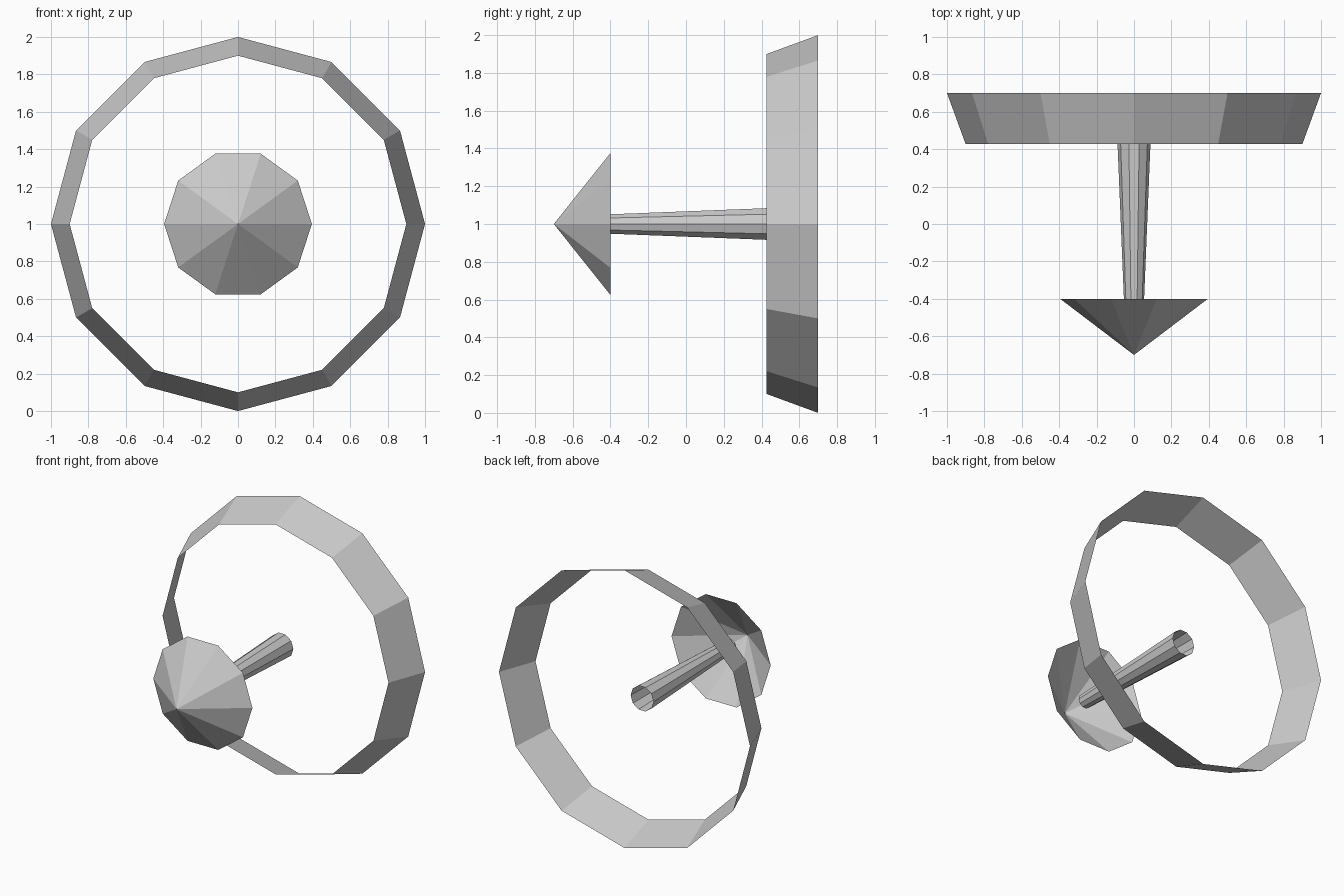
import bpy, bmesh
from math import cos, sin, tau

if "Cube" in bpy.data.objects:
    bpy.data.objects.remove(bpy.data.objects["Cube"])

AXIS_Z = 1.0  # height of the shared axis, which runs along y


def open_shell(name, sides, sections):
    """Flat-faced open shell around the y axis; sections are (y, radius)."""
    bm = bmesh.new()
    loops = []
    for y, r in sections:
        n = sides if r > 0 else 1
        loops.append([bm.verts.new((r * cos(tau * i / n), y, AXIS_Z + r * sin(tau * i / n)))
                      for i in range(n)])
    for a, b in zip(loops, loops[1:]):
        for i in range(sides):
            j = (i + 1) % sides
            if len(a) == 1:
                bm.faces.new((a[0], b[i], b[j]))
            else:
                bm.faces.new((a[i], b[i], b[j], a[j]))
    mesh = bpy.data.meshes.new(name)
    bm.to_mesh(mesh)
    bm.free()
    obj = bpy.data.objects.new(name, mesh)
    bpy.context.collection.objects.link(obj)
    return obj


# Pointed tip, open at the back
open_shell("cone_tip", 10, [(-0.70, 0), (-0.40, 0.395)])
# Tapered hollow shaft, starting inside the tip
open_shell("shaft", 10, [(-0.50, 0.05), (0.50, 0.091)])
# Thin flared ring around the rear
open_shell("tail_ring", 12, [(0.427, 0.90), (0.70, 1.00)])
